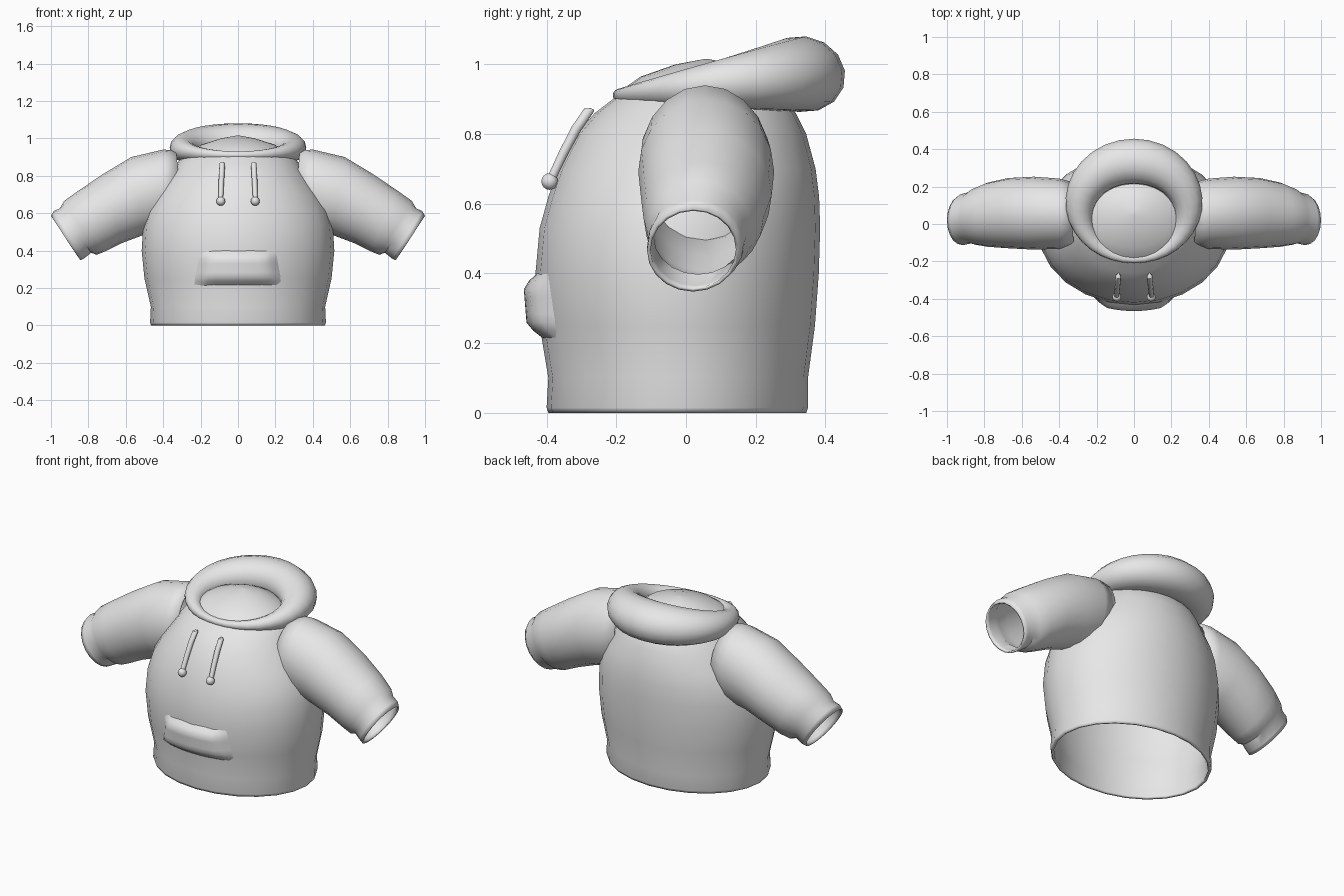
import bpy, bmesh, math
from mathutils import Vector

if "Cube" in bpy.data.objects:
    bpy.data.objects.remove(bpy.data.objects["Cube"])

cloth = bpy.data.materials.new("grey_cloth")
cloth.diffuse_color = (0.8, 0.8, 0.8, 1)
cloth.use_nodes = True
cloth.node_tree.nodes["Principled BSDF"].inputs["Base Color"].default_value = cloth.diffuse_color


def finish(name, bm, thickness=0):
    bmesh.ops.recalc_face_normals(bm, faces=bm.faces)
    mesh = bpy.data.meshes.new(name)
    bm.to_mesh(mesh)
    bm.free()
    mesh.materials.append(cloth)
    obj = bpy.data.objects.new(name, mesh)
    bpy.context.collection.objects.link(obj)
    bpy.ops.object.select_all(action='DESELECT')
    obj.select_set(True)
    bpy.context.view_layer.objects.active = obj
    bpy.ops.object.shade_smooth_by_angle(angle=math.radians(45))
    if thickness:
        mod = obj.modifiers.new("cloth_thickness", 'SOLIDIFY')
        mod.thickness = thickness
        mod.offset = -1
    return obj


def loft(name, rings, closed=False, caps=(False, False), thickness=0):
    """Skin a list of equal-length point rings."""
    bm = bmesh.new()
    vs = [[bm.verts.new(p) for p in ring] for ring in rings]
    n = len(vs[0])
    pairs = list(zip(vs, vs[1:])) + ([(vs[-1], vs[0])] if closed else [])
    for a, b in pairs:
        for i in range(n):
            j = (i + 1) % n
            bm.faces.new((a[i], a[j], b[j], b[i]))
    for cap, ring in zip(caps, (vs[0], vs[-1])):
        if cap:
            bm.faces.new(ring)
    return finish(name, bm, thickness)


def ellipse(center, u, v, n):
    return [Vector(center) + Vector(u) * math.cos(2 * math.pi * i / n)
            + Vector(v) * math.sin(2 * math.pi * i / n) for i in range(n)]


# Torso: height, half width, front y, back y; closed by a low dome in the neck
torso = [(0, .465, -.395, .345), (.015, .47, -.40, .35), (.1, .466, -.395, .35),
         (.25, .50, -.42, .37), (.4, .515, -.432, .381), (.53, .507, -.42, .385),
         (.62, .483, -.395, .382), (.7, .44, -.367, .372), (.8, .37, -.315, .345),
         (.86, .33, -.262, .315), (.9, .30, -.21, .28), (.93, .25, -.18, .24),
         (.965, .20, -.13, .21), (1.0, .09, -.03, .14), (1.015, .008, .05, .066)]
loft("torso", [ellipse((0, (f + b) / 2, z), (w, 0, 0), (0, (b - f) / 2, 0), 24)
               for z, w, f, b in torso], caps=(False, True), thickness=.015)

# Hood roll: tilted ring whose tube thickens towards the back
hood = []
for i in range(32):
    t = 2 * math.pi * i / 32
    k = (1 - math.cos(t)) / 2
    r = .025 + .096 * k
    out = Vector((math.sin(t), -math.cos(t), .08 * k))
    c = (.29 * math.sin(t), .075 - .26 * math.cos(t), .908 + .064 * k)
    hood.append(ellipse(c, out * r, (0, -.15 * r, r * .9), 14))
loft("hood", hood, closed=True)

# Sleeves: top x,z, bottom x,z, centre y, half depth; last rows form the cuff
sleeve = [(.33, .935, .30, .58, .055, .165), (.40, .94, .40, .50, .055, .188),
          (.57, .90, .50, .485, .058, .195), (.72, .81, .62, .44, .058, .188),
          (.85, .722, .71, .396, .05, .172), (.93, .665, .755, .377, .04, .152),
          (.952, .626, .785, .388, .035, .138), (.985, .611, .825, .356, .027, .138),
          (1.0, .585, .843, .348, .02, .132)]
for side, label in ((1, "right"), (-1, "left")):
    rings = []
    for tx, tz, bx, bz, yc, d in sleeve:
        rings.append(ellipse((side * (tx + bx) / 2, yc, (tz + bz) / 2),
                             (side * (tx - bx) / 2, 0, (tz - bz) / 2), (0, d, 0), 20))
    loft(label + "_sleeve", rings, thickness=.01)

    # Drawstring with a rounded end
    path = [(.083, -.268, .872), (.084, -.28, .866), (.087, -.315, .815),
            (.090, -.352, .745), (.093, -.385, .675)]
    rings = []
    for (x, y, z), r in zip(path, (.006, .015, .015, .014, .013)):
        rings.append(ellipse((side * x, y, z), (r, 0, 0), (0, -.88 * r, .47 * r), 10))
    loft(label + "_drawstring", rings, caps=(True, True))
    bm = bmesh.new()
    bmesh.ops.create_uvsphere(bm, u_segments=12, v_segments=8, radius=.024)
    bmesh.ops.translate(bm, verts=bm.verts, vec=(side * .092, -.391, .664))
    finish(label + "_drawstring_end", bm)


# Pouch pocket: bulging trapezoid that follows the torso front
def front_y(x, z):
    for a, b in zip(torso, torso[1:]):
        if a[0] <= z <= b[0]:
            k = (z - a[0]) / (b[0] - a[0])
            w, f, back = (a[i] + (b[i] - a[i]) * k for i in (1, 2, 3))
            return (f + back) / 2 - (back - f) / 2 * math.sqrt(1 - (x / w) ** 2)


bm = bmesh.new()
cols, rows = 12, 8
grid = []
for j in range(rows + 1):
    v = j / rows
    z = .212 + .19 * v
    half = .25 - .045 * v ** .7
    row = []
    for i in range(cols + 1):
        u = 2 * i / cols - 1
        edge = min(1, (1 - abs(u)) * 4) * min(1, v * 5, (1 - v) * 5)
        row.append(bm.verts.new((u * half, front_y(u * half, z) + .006 - .043 * edge, z)))
    grid.append(row)
for j in range(rows):
    for i in range(cols):
        bm.faces.new((grid[j][i], grid[j][i + 1], grid[j + 1][i + 1], grid[j + 1][i]))
finish("pocket", bm)
